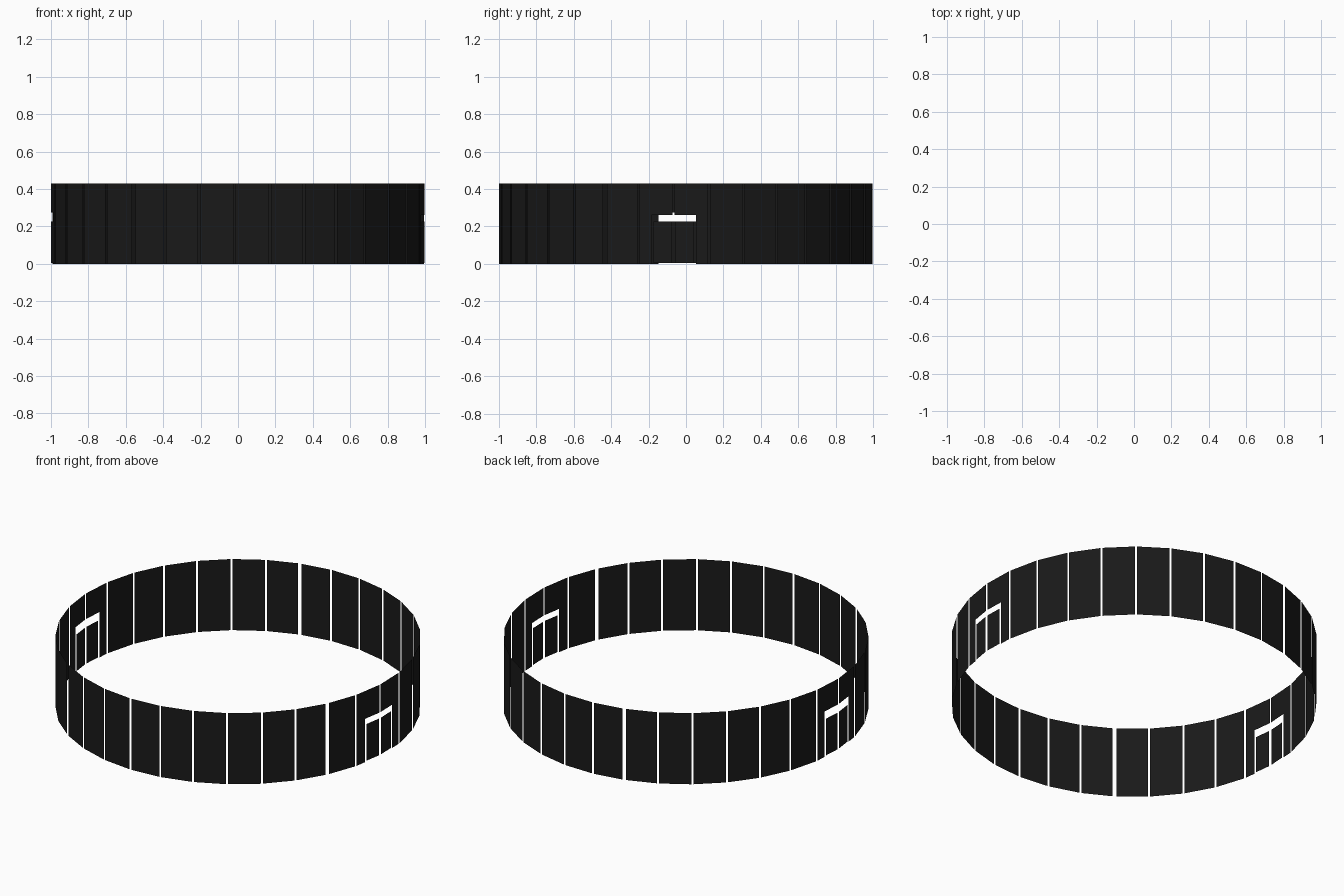
import bpy
from math import sin, cos, radians, pi
from mathutils import Vector

if "Cube" in bpy.data.objects:
    bpy.data.objects.remove(bpy.data.objects["Cube"])

N = 33                      # flat panels round the ring
PITCH = 2 * pi / N
START = radians(-3.85)      # angle of the seam in the middle of the right door
H = 0.43
GAP = radians(0.32)         # half of a normal seam
WIDE = radians(0.62)        # half of a wide seam
WIDE_SEAMS = {10, 22, 31}
# seam index at the middle of each door -> height of its opening
DOORS = {0: 0.262, 17: 0.275}
HALF_DOOR = 0.12            # half width of an opening
LEAF_TOP, LEAF_BOTTOM = 0.227, 0.005

black = bpy.data.materials.new("black_panel")
black.diffuse_color = (0.01, 0.01, 0.01, 1)
black.use_nodes = True
black.node_tree.nodes["Principled BSDF"].inputs["Base Color"].default_value = black.diffuse_color


def on_ring(a):
    return Vector((cos(a), sin(a), 0))


def sheet(name, a, d, outline):
    """Flat upright sheet: outline of (distance along d, height) pairs."""
    verts = [a + d * u + Vector((0, 0, z)) for u, z in outline]
    mesh = bpy.data.meshes.new(name)
    mesh.from_pydata(verts, [], [range(len(verts))])
    mesh.materials.append(black)
    obj = bpy.data.objects.new(name, mesh)
    bpy.context.collection.objects.link(obj)


for i in range(N):
    j = (i + 1) % N
    g0 = WIDE if i in WIDE_SEAMS else GAP
    g1 = WIDE if j in WIDE_SEAMS else GAP
    a = on_ring(START + i * PITCH + g0)
    b = on_ring(START + (i + 1) * PITCH - g1)
    w = (b - a).length
    d = (b - a) / w
    if i in DOORS:          # panel just after a door centre
        top, o = DOORS[i], HALF_DOOR - g0
        sheet("door_surround", a, d, [(o, 0), (w, 0), (w, H), (0, H), (0, top), (o, top)])
        leaf = (0.004, o - 0.013)
    elif j in DOORS:        # panel just before a door centre
        top, o = DOORS[j], w - HALF_DOOR + g1
        sheet("door_surround", a, d, [(0, 0), (o, 0), (o, top), (w, top), (w, H), (0, H)])
        leaf = (o + 0.013, w - 0.004)
    else:                   # plain wall panel
        sheet("wall_panel", a, d, [(0, 0), (w, 0), (w, H), (0, H)])
        continue
    # door leaf hung inside the opening
    l, r = leaf
    sheet("door_leaf", a, d, [(l, LEAF_BOTTOM), (r, LEAF_BOTTOM), (r, LEAF_TOP), (l, LEAF_TOP)])
